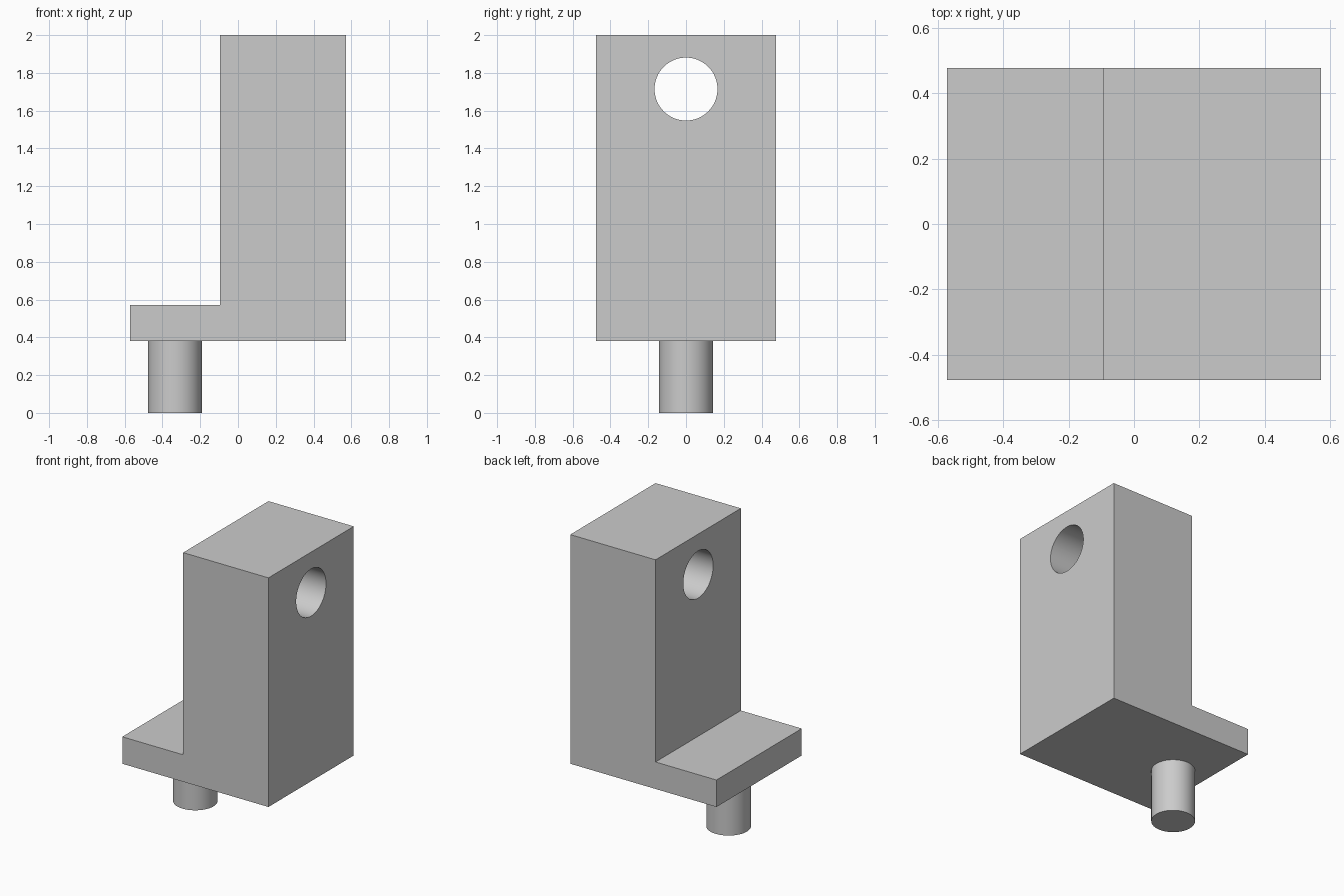
import bpy, bmesh, math

cube = bpy.data.objects.get("Cube")
if cube:
    bpy.data.objects.remove(cube, do_unlink=True)

U = 2 / 21  # design unit: the model is 21 units tall

grey = bpy.data.materials.new("plain grey")
grey.use_nodes = True
colour = (0.6, 0.6, 0.6, 1)
grey.diffuse_color = colour
grey.node_tree.nodes["Principled BSDF"].inputs["Base Color"].default_value = colour


def cylinder(name, radius, depth, location, rotation=(0, 0, 0)):
    bpy.ops.mesh.primitive_cylinder_add(vertices=64, radius=radius * U, depth=depth * U,
                                        location=[c * U for c in location], rotation=rotation)
    obj = bpy.context.object
    obj.name = name
    obj.data.materials.append(grey)
    return obj


def smooth(obj):
    bpy.ops.object.select_all(action='DESELECT')
    obj.select_set(True)
    bpy.context.view_layer.objects.active = obj
    bpy.ops.object.shade_smooth_by_angle(angle=math.radians(30))


# L-shaped block: side profile extruded along y
profile = [(-6, 4), (6, 4), (6, 21), (-1, 21), (-1, 6), (-6, 6)]
bm = bmesh.new()
face = bm.faces.new([bm.verts.new((x * U, -5 * U, z * U)) for x, z in profile])
extruded = bmesh.ops.extrude_face_region(bm, geom=[face])["geom"]
bmesh.ops.translate(bm, vec=(0, 10 * U, 0),
                    verts=[g for g in extruded if isinstance(g, bmesh.types.BMVert)])
bmesh.ops.recalc_face_normals(bm, faces=bm.faces)
mesh = bpy.data.meshes.new("block")
bm.to_mesh(mesh)
bm.free()
mesh.materials.append(grey)
block = bpy.data.objects.new("block", mesh)
bpy.context.collection.objects.link(block)

# Round hole through the upright
cutter = cylinder("hole_cutter", 1.75, 12, (2.5, 0, 18), (0, math.pi / 2, 0))
cutter.hide_render = True
cut = block.modifiers.new("hole", 'BOOLEAN')
cut.operation = 'DIFFERENCE'
cut.solver = 'EXACT'
cut.object = cutter
bpy.context.view_layer.objects.active = block
bpy.ops.object.modifier_apply(modifier=cut.name)
bpy.data.objects.remove(cutter, do_unlink=True)
smooth(block)

# Round pin under the foot
pin = cylinder("pin", 1.5, 4.2, (-3.5, 0, 2.1))
smooth(pin)
